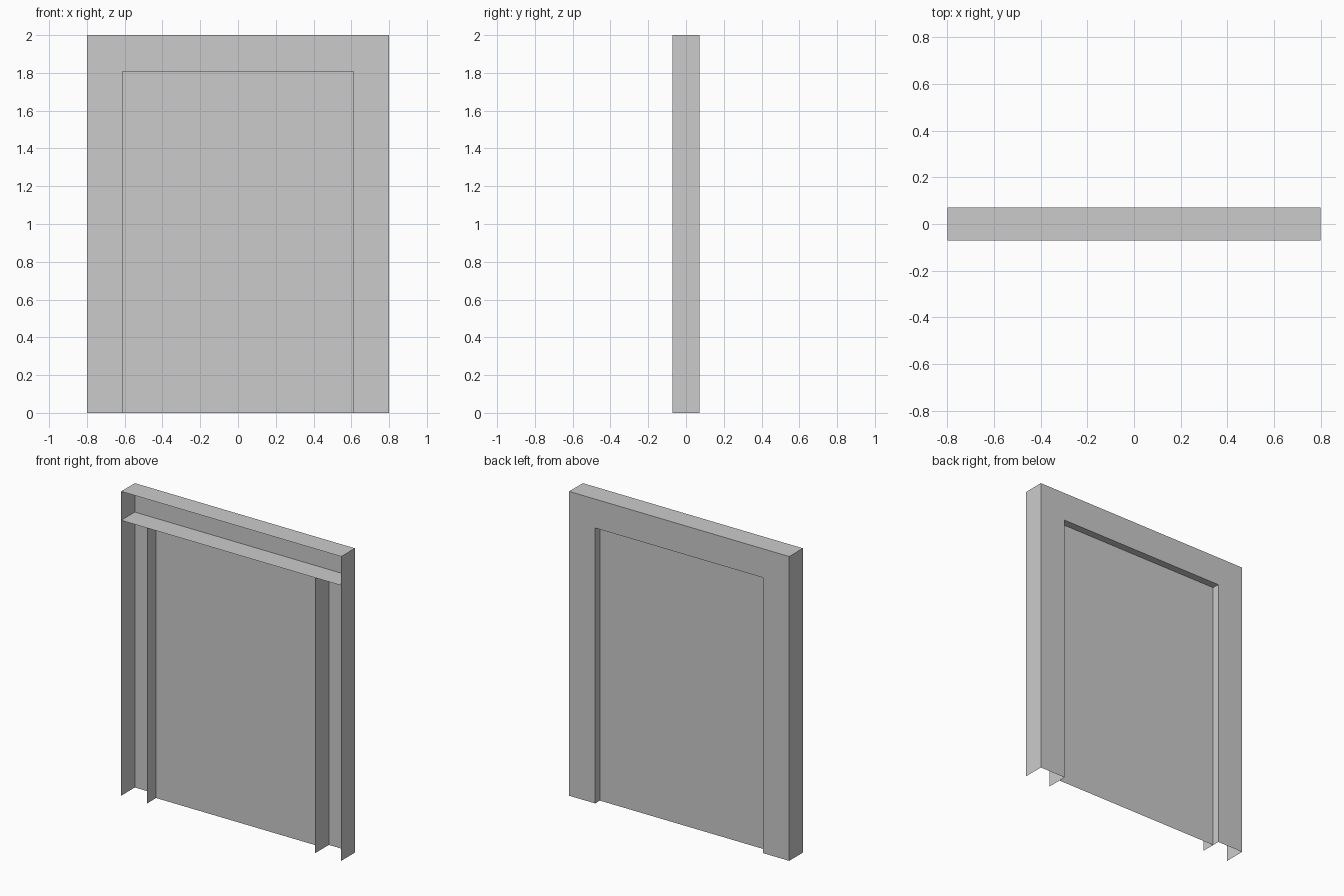
import bpy

if "Cube" in bpy.data.objects:
    bpy.data.objects.remove(bpy.data.objects["Cube"])

W, H, D = 0.80, 2.0, 0.071      # outer half width, height, half depth
OW, OH = 0.611, 1.81            # opening half width and height
PANEL_Y = 0.022


def sheet(name, verts, faces):
    mesh = bpy.data.meshes.new(name)
    mesh.from_pydata(verts, [], faces)
    obj = bpy.data.objects.new(name, mesh)
    bpy.context.collection.objects.link(obj)
    return obj


def strip(name, path):
    """Sweep an (x, z) path through the full depth as an open sheet."""
    n = len(path)
    verts = [(x, y, z) for y in (-D, D) for x, z in path]
    return sheet(name, verts, [(i, i + 1, n + i + 1, n + i) for i in range(n - 1)])


# Outer casing: two sides and the top
strip("outer_casing", [(W, 0), (W, H), (-W, H), (-W, 0)])

# Flat surround on the back, with the door opening
outer = [(-W, 0), (-W, H), (W, H), (W, 0)]
inner = [(-OW, 0), (-OW, OH), (OW, OH), (OW, 0)]
sheet("back_surround", [(x, D, z) for x, z in outer + inner],
      [(i, i + 1, i + 5, i + 4) for i in range(3)])

# Header runs the full width, jambs stand below it
strip("header", [(-W, OH), (W, OH)])
for side, s in (("left", -1), ("right", 1)):
    strip(side + "_jamb", [(s * OW, 0), (s * OW, OH)])

# Recessed door panel
sheet("door_panel", [(x, PANEL_Y, z) for x, z in inner], [(0, 1, 2, 3)])
